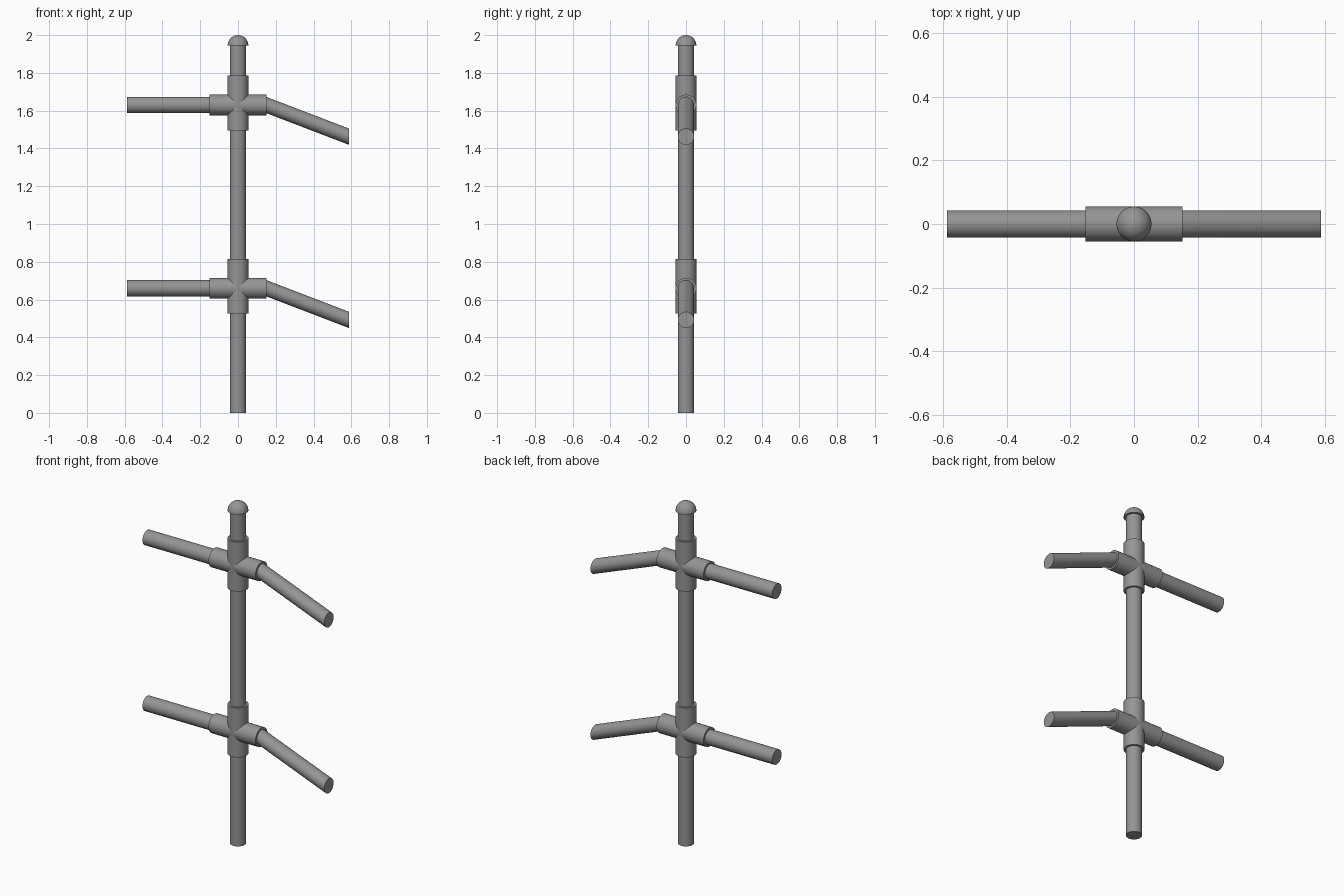
import bpy, bmesh
from math import pi, sin, cos
from mathutils import Vector

cube = bpy.data.objects.get("Cube")
if cube:
    bpy.data.objects.remove(cube, do_unlink=True)

SIDES = 48
PIPE_R, SLEEVE_R = 0.043, 0.055
X, Y, Z = Vector((1, 0, 0)), Vector((0, 1, 0)), Vector((0, 0, 1))

grey = bpy.data.materials.new("pipe grey")
grey.use_nodes = True
grey.diffuse_color = (0.3, 0.3, 0.3, 1)
grey.node_tree.nodes["Principled BSDF"].inputs["Base Color"].default_value = grey.diffuse_color


def loft(name, rings, u, v):
    """Skin circles of (centre, radius) lying in the u-v plane, closed at both ends."""
    bm = bmesh.new()
    loops = []
    for centre, radius in rings:
        angles = [2 * pi * i / SIDES for i in range(SIDES)]
        loops.append([bm.verts.new(Vector(centre) + radius * (cos(a) * u + sin(a) * v))
                      for a in angles])
    for low, high in zip(loops, loops[1:]):
        for i in range(SIDES):
            j = (i + 1) % SIDES
            bm.faces.new((low[i], low[j], high[j], high[i]))
    bm.faces.new(loops[0])
    bm.faces.new(loops[-1])
    bmesh.ops.remove_doubles(bm, verts=bm.verts, dist=1e-6)
    bmesh.ops.recalc_face_normals(bm, faces=bm.faces)
    mesh = bpy.data.meshes.new(name)
    bm.to_mesh(mesh)
    bm.free()
    mesh.materials.append(grey)
    obj = bpy.data.objects.new(name, mesh)
    bpy.context.collection.objects.link(obj)
    bpy.ops.object.select_all(action="DESELECT")
    obj.select_set(True)
    bpy.context.view_layer.objects.active = obj
    bpy.ops.object.shade_smooth_by_angle(angle=pi / 6)
    return obj


def pipe(name, start, end, radius, u, v):
    return loft(name, [(start, radius), (end, radius)], u, v)


# Upright post and its domed cap
pipe("post", (0, 0, 0), (0, 0, 1.95), PIPE_R, X, Y)
STEPS = 12
dome = [((0, 0, 1.945 + SLEEVE_R * sin(t)), SLEEVE_R * cos(t))
        for t in (pi / 2 * 0.99 * i / STEPS for i in range(STEPS + 1))]
loft("dome_cap", dome, X, Y)

# Cross fittings, each with a level arm and a drooping arm with an upright end
for level, z in (("lower", 0.66), ("upper", 1.63)):
    pipe(f"{level}_upright_sleeve", (0, 0, z - 0.135), (0, 0, z + 0.155), SLEEVE_R, X, Y)
    pipe(f"{level}_cross_sleeve", (-0.152, 0, z), (0.152, 0, z), SLEEVE_R, Y, Z)
    pipe(f"{level}_level_arm", (-0.588, 0, z), (-0.1, 0, z), PIPE_R, Y, Z)
    pipe(f"{level}_drooping_arm", (0.15, 0, z), (0.588, 0, z - 0.168), PIPE_R, Y, Z)
